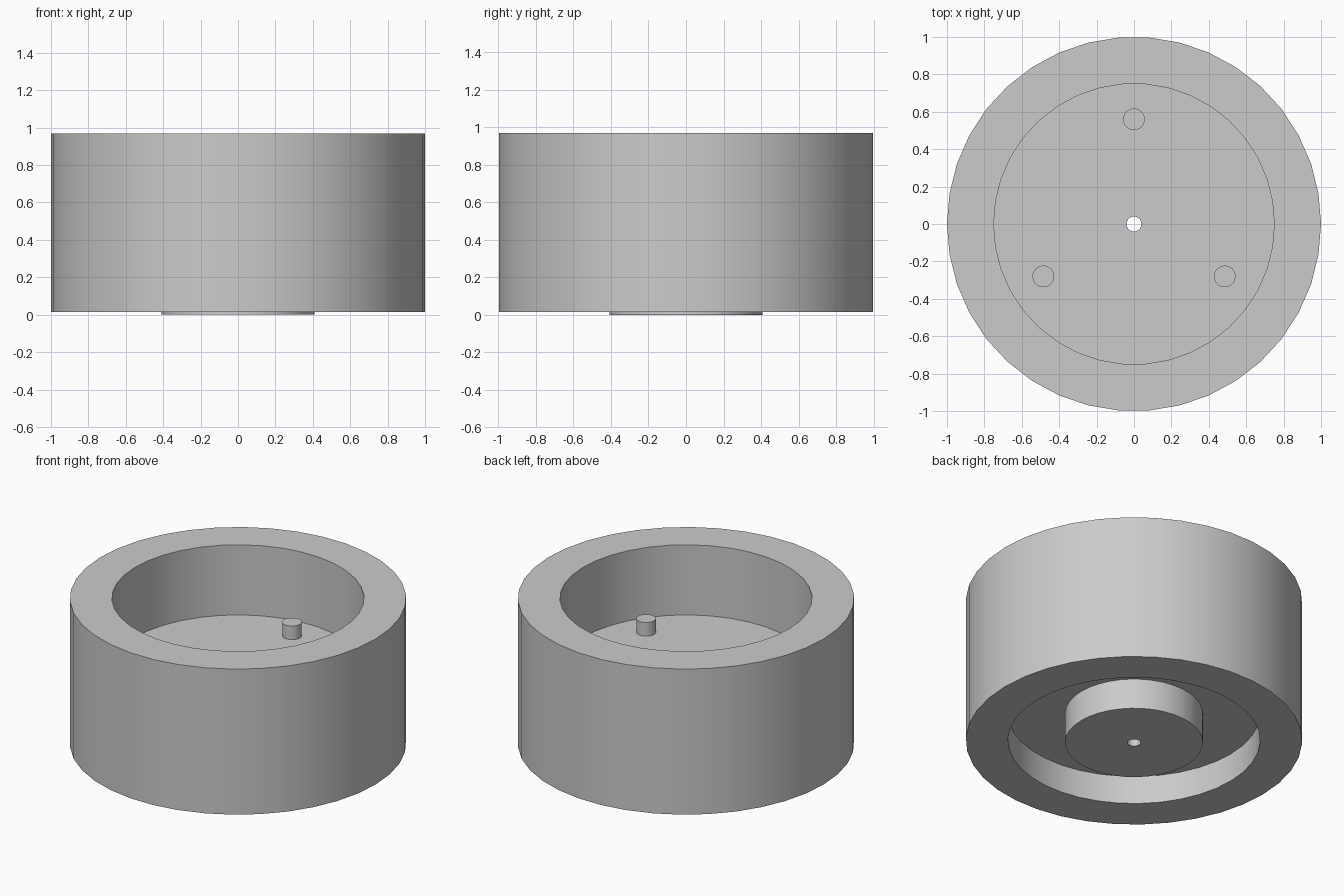
import bpy, bmesh
from math import sin, cos, pi, radians

cube = bpy.data.objects.get("Cube")
if cube:
    bpy.data.objects.remove(cube, do_unlink=True)

grey = bpy.data.materials.new("plain grey")
grey.use_nodes = True
colour = (0.6, 0.6, 0.6, 1)
grey.diffuse_color = colour
grey.node_tree.nodes["Principled BSDF"].inputs["Base Color"].default_value = colour


def lathe(name, profile, sides, start=0.0, centre=(0, 0)):
    """Spin a closed (radius, z, sides-independent) outline around a vertical axis."""
    bm = bmesh.new()
    rings = []
    for i in range(sides):
        a = start + 2 * pi * i / sides
        rings.append([bm.verts.new((r * cos(a), r * sin(a), z)) for r, z in profile])
    n = len(profile)
    for i in range(sides):
        p, q = rings[i], rings[(i + 1) % sides]
        for j in range(n):
            k = (j + 1) % n
            bm.faces.new((p[j], q[j], q[k], p[k]))
    bmesh.ops.remove_doubles(bm, verts=bm.verts, dist=1e-5)
    bmesh.ops.recalc_face_normals(bm, faces=bm.faces)
    mesh = bpy.data.meshes.new(name)
    bm.to_mesh(mesh)
    bm.free()
    mesh.materials.append(grey)
    obj = bpy.data.objects.new(name, mesh)
    obj.location = (*centre, 0)
    bpy.context.collection.objects.link(obj)
    bpy.ops.object.select_all(action='DESELECT')
    obj.select_set(True)
    bpy.context.view_layer.objects.active = obj
    bpy.ops.object.shade_smooth_by_angle(angle=radians(30))
    return obj


# Main dimensions
base, top = 0.015, 0.97
web_low, web_high = 0.2, 0.51
bore, hub_r, bed_r = 0.04, 0.41, 0.75

# Outer tyre and rim in one shell, joined to the web and hub
lathe("tyre", [(0.85, base), (1.0, base), (1.0, top), (0.85, top)], 38)
lathe("rim", [(bed_r, base), (0.85, base), (0.85, top), (bed_r, top)], 38)
lathe("web_and_hub", [(bore, 0), (hub_r, 0), (hub_r, web_low), (bed_r + 0.02, web_low),
                      (bed_r + 0.02, web_high), (bore, web_high)], 38)

# Three drive pins standing on the web
for i in range(3):
    a = pi / 2 + i * 2 * pi / 3
    lathe(f"pin_{i + 1}", [(0, web_high - 0.02), (0.058, web_high - 0.02),
                           (0.058, web_high + 0.09), (0, web_high + 0.09)],
          24, centre=(0.56 * cos(a), 0.56 * sin(a)))
